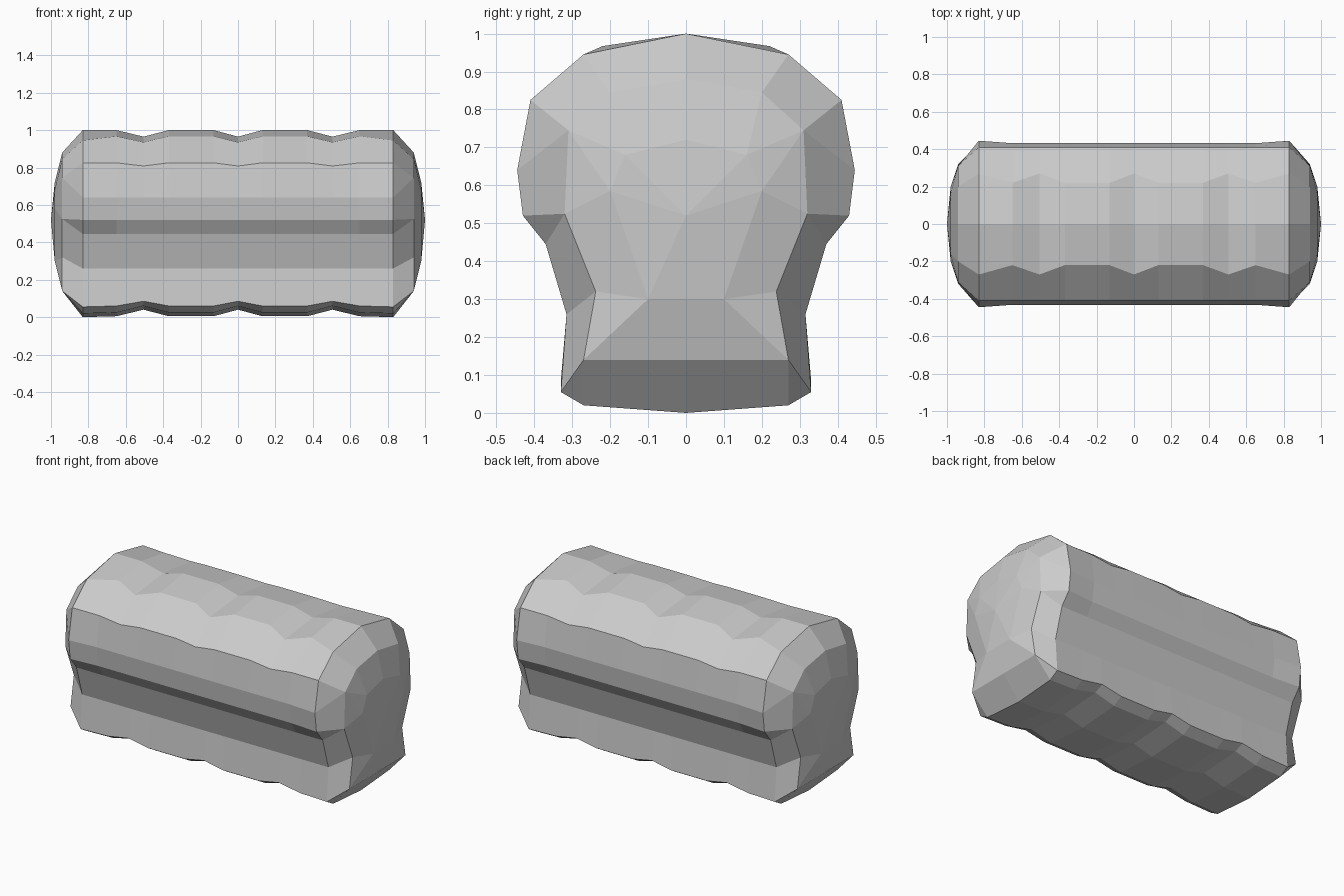
import bpy
import bmesh

cube = bpy.data.objects.get("Cube")
if cube:
    bpy.data.objects.remove(cube, do_unlink=True)

# Plain grey surface
grey = bpy.data.materials.new("plain_grey")
grey.use_nodes = True
colour = (0.6, 0.6, 0.6, 1)
grey.diffuse_color = colour
grey.node_tree.nodes["Principled BSDF"].inputs["Base Color"].default_value = colour


def section(width, crown, shoulder, brow, foot, base):
    """Half cross-section (y, z) from the crown down to the underside."""
    return [(0, crown), shoulder, (0.41, brow), (width, 0.64),
            (width - 0.015, 0.52), (0.37, 0.445), (0.315, 0.26),
            (0.33, foot), (0.27, base + 0.02), (0, base)]


END = section(0.445, 1.0, (0.27, 0.945), 0.825, 0.055, 0.0)
LOBE = section(0.432, 1.0, (0.22, 0.967), 0.825, 0.06, 0.005)
NOTCH = section(0.432, 0.965, (0.27, 0.935), 0.808, 0.085, 0.04)

# Rounded end: repeated points close the grooves into single corners
corner, waist, heel = (0.31, 0.745), (0.32, 0.525), (0.27, 0.14)
CAP_OUTER = [(0, 0.88), (0.2, 0.845), corner, corner, waist, waist,
             (0.238, 0.32), heel, heel, (0, 0.14)]
brow, side, chin = (0.16, 0.68), (0.2, 0.585), (0.1, 0.3)
CAP_INNER = [(0, 0.72), brow, brow, side, side, side,
             chin, chin, chin, (0, 0.3)]

# Stations from the middle out to the end, then mirrored
half = [(0.13, LOBE), (0.37, LOBE), (0.505, NOTCH), (0.65, LOBE),
        (0.83, END), (0.94, CAP_OUTER), (0.98, CAP_INNER)]
stations = [(-x, s) for x, s in reversed(half)] + [(0, NOTCH)] + half

bm = bmesh.new()


def add_ring(x, profile):
    loop = profile + [(-y, z) for y, z in reversed(profile[1:-1])]
    return [bm.verts.new((x, y, z)) for y, z in loop]


rings = [add_ring(x, s) for x, s in stations]

# Ribbed body and rounded shoulders
for a, b in zip(rings, rings[1:]):
    for i in range(len(a)):
        j = (i + 1) % len(a)
        bm.faces.new((a[i], a[j], b[j], b[i]))

# End tips
for ring, x in ((rings[0], -1), (rings[-1], 1)):
    tip = bm.verts.new((x, 0, 0.52))
    for i in range(len(ring)):
        bm.faces.new((ring[i], ring[(i + 1) % len(ring)], tip))

bmesh.ops.remove_doubles(bm, verts=bm.verts, dist=0.0005)
bmesh.ops.recalc_face_normals(bm, faces=bm.faces)

mesh = bpy.data.meshes.new("ribbed_body")
bm.to_mesh(mesh)
bm.free()
mesh.materials.append(grey)
body = bpy.data.objects.new("ribbed_body", mesh)
bpy.context.collection.objects.link(body)
